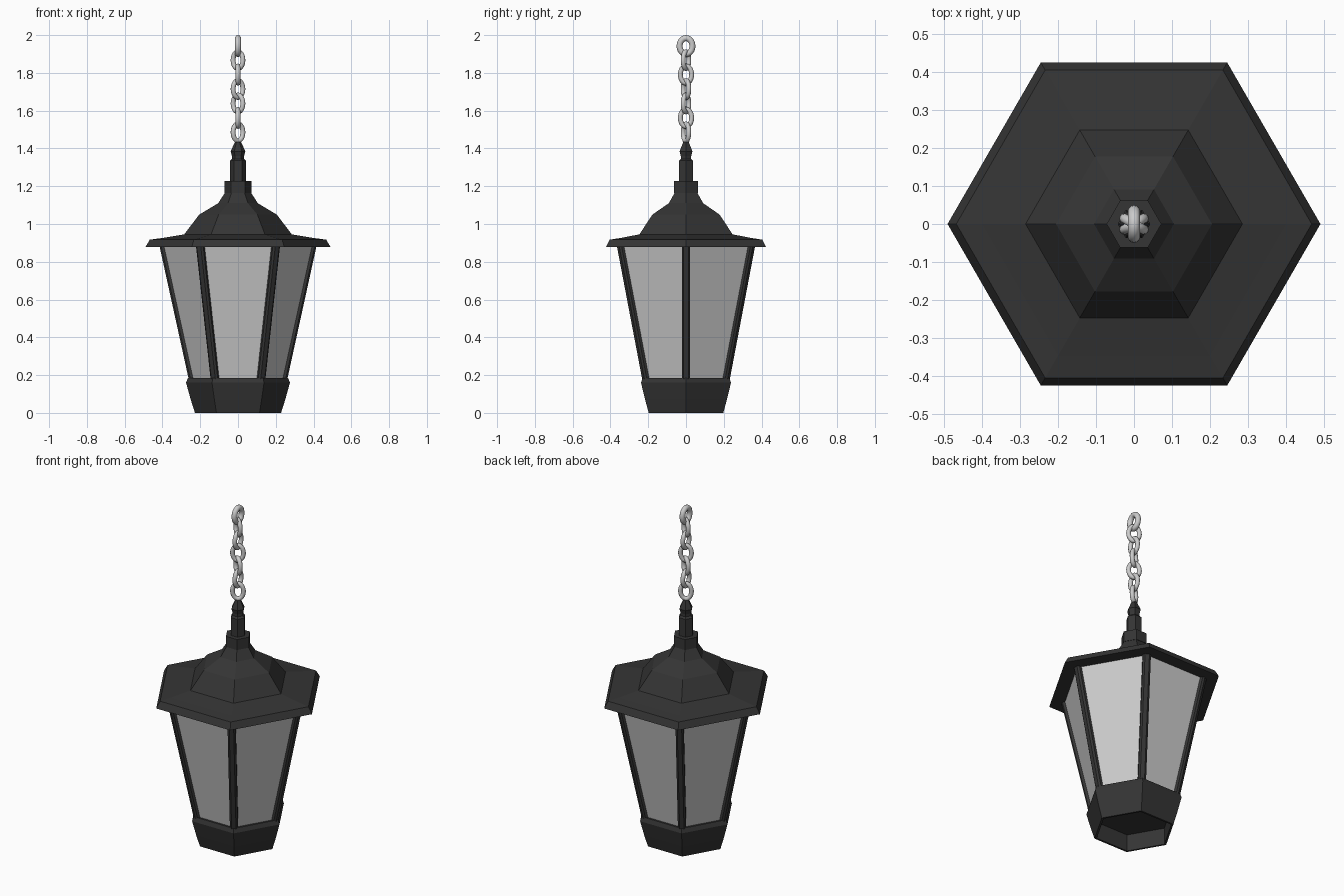
import bpy, bmesh, math
from mathutils import Matrix, Vector

cube = bpy.data.objects.get("Cube")
if cube:
    bpy.data.objects.remove(cube, do_unlink=True)


def material(name, value):
    m = bpy.data.materials.new(name)
    m.use_nodes = True
    m.diffuse_color = (value, value, value, 1)
    m.node_tree.nodes["Principled BSDF"].inputs["Base Color"].default_value = (value, value, value, 1)
    return m


IRON = material("black iron", 0.035)
GLASS = material("frosted glass", 0.60)
STEEL = material("pale steel", 0.60)


def finish(name, bm, mat):
    mesh = bpy.data.meshes.new(name)
    bmesh.ops.recalc_face_normals(bm, faces=bm.faces)
    bm.to_mesh(mesh)
    bm.free()
    mesh.materials.append(mat)
    obj = bpy.data.objects.new(name, mesh)
    bpy.context.collection.objects.link(obj)
    return obj


def hex_lathe(name, profile, mat):
    """Six-sided solid from (corner radius, height) points, capped at both ends."""
    bm = bmesh.new()
    rings = []
    for r, z in profile:
        rings.append([bm.verts.new((r * math.cos(i * math.pi / 3), r * math.sin(i * math.pi / 3), z))
                      for i in range(6)])
    for a, b in zip(rings, rings[1:]):
        for i in range(6):
            j = (i + 1) % 6
            bm.faces.new((a[i], a[j], b[j], b[i]))
    bm.faces.new(rings[0])
    bm.faces.new(rings[-1])
    return finish(name, bm, mat)


# Base cup, hollow underneath
hex_lathe("base", [(0.215, 0.10), (0.215, 0.0), (0.228, 0.0), (0.25, 0.07),
                   (0.275, 0.16), (0.265, 0.185)], IRON)

# Glass body
hex_lathe("glass_panes", [(0.25, 0.18), (0.405, 0.885)], GLASS)

# Corner posts leaning outward
for i in range(6):
    bm = bmesh.new()
    rings = []
    for r, z in ((0.255, 0.165), (0.413, 0.885)):
        rings.append([bm.verts.new((r + dx, y, z)) for dx, y in
                      ((-0.035, -0.022), (-0.006, -0.022), (0.003, -0.012),
                       (0.003, 0.012), (-0.006, 0.022), (-0.035, 0.022))])
    for k in range(6):
        n = (k + 1) % 6
        bm.faces.new((rings[0][k], rings[0][n], rings[1][n], rings[1][k]))
    for ring in rings:
        bm.faces.new(ring)
    bm.transform(Matrix.Rotation(i * math.pi / 3, 4, "Z"))
    finish("corner_post_%d" % (i + 1), bm, IRON)

# Roof with a thin eave and bell-shaped crown
hex_lathe("roof", [(0.40, 0.878), (0.49, 0.878), (0.467, 0.917), (0.40, 0.926),
                   (0.285, 0.945), (0.205, 1.05), (0.105, 1.11), (0.066, 1.17)], IRON)
hex_lathe("collar", [(0.072, 1.165), (0.072, 1.228)], IRON)
hex_lathe("finial", [(0.043, 1.22), (0.043, 1.335), (0.032, 1.345), (0.032, 1.36),
                     (0.039, 1.385), (0.016, 1.435)], IRON)


def chain_link(name, z, angle, half_width, half_height, tube):
    """Oval ring standing upright, turned about the vertical axis."""
    bm = bmesh.new()
    around, sides = 24, 10
    rings = []
    for i in range(around):
        a = 2 * math.pi * i / around
        centre = Vector(((half_width - tube) * math.cos(a), 0, (half_height - tube) * math.sin(a)))
        out = Vector((math.cos(a), 0, math.sin(a)))
        ring = []
        for k in range(sides):
            b = 2 * math.pi * k / sides
            ring.append(bm.verts.new(centre + tube * (out * math.cos(b) + Vector((0, math.sin(b), 0)))))
        rings.append(ring)
    for i in range(around):
        a, b = rings[i], rings[(i + 1) % around]
        for k in range(sides):
            n = (k + 1) % sides
            bm.faces.new((a[k], a[n], b[n], b[k]))
    bm.transform(Matrix.Translation((0, 0, z)) @ Matrix.Rotation(math.radians(angle), 4, "Z"))
    for f in bm.faces:
        f.smooth = True
    finish(name, bm, STEEL)


# Chain, each link turned a sixth of a turn from the last
for i, angle in enumerate((30, 90, -30, 30, 90, -30)):
    chain_link("chain_link_%d" % (i + 1), 1.485 + 0.0765 * i, angle, 0.043, 0.058, 0.013)
chain_link("hanging_ring", 1.942, 90, 0.05, 0.058, 0.016)
